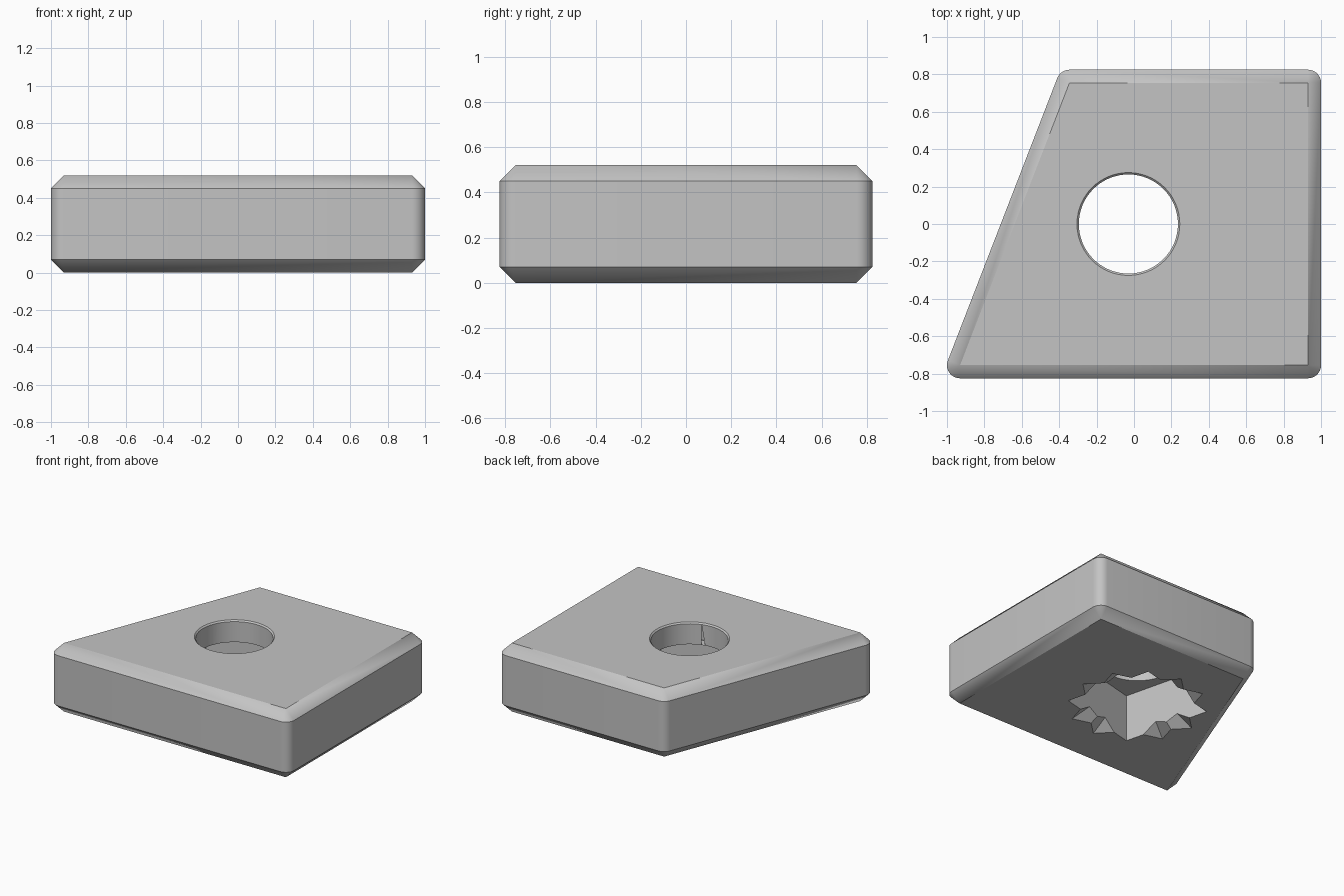
import bpy, bmesh, math

cube = bpy.data.objects.get("Cube")
if cube:
    bpy.data.objects.remove(cube, do_unlink=True)

HEIGHT, BEVEL = 0.52, 0.07
HOLE_X, HOLE_R, CEILING = -0.03, 0.265, 0.355
STAR_R, NOTCH_H = 0.48, 0.26

grey = bpy.data.materials.new("plain grey")
grey.use_nodes = True
colour = (0.55, 0.55, 0.55, 1)
grey.diffuse_color = colour
grey.node_tree.nodes["Principled BSDF"].inputs["Base Color"].default_value = colour


def cutter(name, sides, r1, r2, z1, z2, turn=0):
    """Prism or cone about the hole axis, from z1 to z2."""
    bpy.ops.mesh.primitive_cone_add(
        vertices=sides, radius1=r1, radius2=r2, depth=z2 - z1,
        location=(HOLE_X, 0, (z1 + z2) / 2))
    ob = bpy.context.object
    # A cone's first vertex lies on +y
    ob.rotation_euler.z = math.radians(turn)
    ob.name = name
    ob.hide_render = True
    ob.data.materials.append(grey)
    return ob


# Block: sharp top and bottom outlines, rounded and wider in the middle
corners = [(-0.93, -0.755), (0.93, -0.755), (0.93, 0.755), (-0.345, 0.755)]
slant = math.atan2(0.585, -1.51)
angles = [math.tau * i / 32 for i in range(32)] + [slant]
bm = bmesh.new()
for x, y in corners:
    for z in (0, HEIGHT):
        bm.verts.new((x, y, z))
    for z in (BEVEL, HEIGHT - BEVEL):
        for a in angles:
            bm.verts.new((x + BEVEL * math.cos(a), y + BEVEL * math.sin(a), z))
hull = bmesh.ops.convex_hull(bm, input=bm.verts)
unused = {g for g in hull["geom_interior"] + hull["geom_unused"]
          if isinstance(g, bmesh.types.BMVert)}
bmesh.ops.delete(bm, geom=list(unused), context='VERTS')
bmesh.ops.dissolve_limit(bm, angle_limit=math.radians(0.5),
                         verts=bm.verts, edges=bm.edges)
bmesh.ops.recalc_face_normals(bm, faces=bm.faces)
mesh = bpy.data.meshes.new("block")
bm.to_mesh(mesh)
bm.free()
block = bpy.data.objects.new("block", mesh)
bpy.context.collection.objects.link(block)
mesh.materials.append(grey)

# Round through hole with a small countersink at the top
cutters = [
    cutter("round_hole", 64, HOLE_R, HOLE_R, 0.2, 0.7),
    cutter("hole_countersink", 64, HOLE_R - 0.01, HOLE_R + 0.03,
           HEIGHT - 0.02, HEIGHT + 0.02),
    # Square pocket from below
    cutter("square_pocket", 4, STAR_R, STAR_R, -0.1, CEILING, turn=-31),
]
# Tapered notches that turn the pocket mouth into a twelve-point star
for n, turn in enumerate((-1, 29)):
    cutters.append(cutter(f"mouth_notch_{n}", 4, STAR_R * (1 + 0.1 / NOTCH_H), 0,
                          -0.1, NOTCH_H, turn=turn))

bpy.ops.object.select_all(action='DESELECT')
block.select_set(True)
bpy.context.view_layer.objects.active = block
for c in cutters:
    mod = block.modifiers.new(c.name, 'BOOLEAN')
    mod.operation = 'DIFFERENCE'
    mod.solver = 'EXACT'
    mod.object = c
    bpy.ops.object.modifier_apply(modifier=mod.name)
for c in cutters:
    bpy.data.objects.remove(c, do_unlink=True)

bpy.ops.object.shade_smooth_by_angle(angle=math.radians(25))
